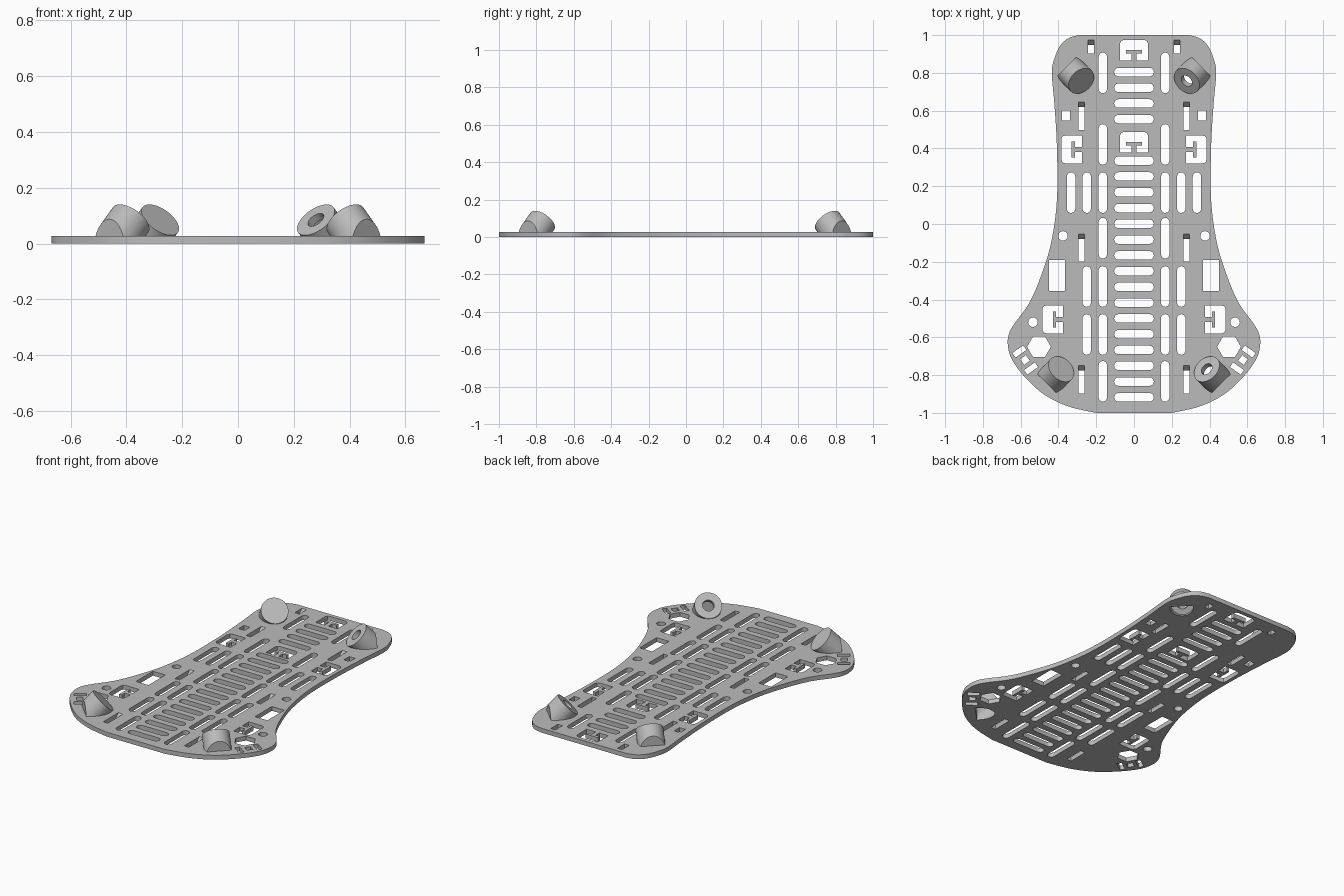
import bpy, bmesh
from math import radians, cos, sin, pi, atan2
from mathutils import Matrix, Vector

cube = bpy.data.objects.get("Cube")
if cube:
    bpy.data.objects.remove(cube)

THICK = 0.027
grey = bpy.data.materials.new("plain_grey")
grey.use_nodes = True
grey.diffuse_color = (0.5, 0.5, 0.5, 1)
grey.node_tree.nodes["Principled BSDF"].inputs["Base Color"].default_value = (0.5, 0.5, 0.5, 1)


def add_object(name, mesh):
    obj = bpy.data.objects.new(name, mesh)
    bpy.context.collection.objects.link(obj)
    if not mesh.materials:
        mesh.materials.append(grey)
    return obj


def from_bmesh(name, bm):
    bmesh.ops.recalc_face_normals(bm, faces=bm.faces)
    mesh = bpy.data.meshes.new(name)
    bm.to_mesh(mesh)
    bm.free()
    return add_object(name, mesh)


def activate(obj):
    bpy.ops.object.select_all(action='DESELECT')
    obj.select_set(True)
    bpy.context.view_layer.objects.active = obj


def subtract(obj, cutter):
    activate(obj)
    mod = obj.modifiers.new("cut", 'BOOLEAN')
    mod.operation = 'DIFFERENCE'
    mod.solver = 'EXACT'
    mod.object = cutter
    bpy.ops.object.modifier_apply(modifier=mod.name)


def smooth(obj):
    activate(obj)
    bpy.ops.object.shade_smooth_by_angle(angle=radians(30))


# ---- flat outlines -------------------------------------------------------
def catmull(points, steps=6):
    pts = [Vector(p) for p in points]
    pts = [pts[0]] + pts + [pts[-1]]
    out = []
    for a, b, c, d in zip(pts, pts[1:], pts[2:], pts[3:]):
        for i in range(steps):
            t = i / steps
            out.append(0.5 * (2 * b + (c - a) * t + (2 * a - 5 * b + 4 * c - d) * t * t
                              + (3 * b - a - 3 * c + d) * t ** 3))
    return [tuple(p) for p in out] + [points[-1]]


def polygon(x, y, r, n):
    return [(x + r * cos(2 * pi * i / n), y + r * sin(2 * pi * i / n)) for i in range(n)]


def rect(x, y, w, h, angle=0):
    c, s = cos(radians(angle)), sin(radians(angle))
    corners = [(-w / 2, -h / 2), (w / 2, -h / 2), (w / 2, h / 2), (-w / 2, h / 2)]
    return [(x + c * u - s * v, y + s * u + c * v) for u, v in corners]


def slot(x, y, w, h, n=8):
    """Fully rounded slot along its longer side."""
    r = min(w, h) / 2
    dx, dy = w / 2 - r, h / 2 - r
    start = -pi / 2 if w > h else 0
    pts = []
    for k, side in enumerate((1, -1)):
        for i in range(n + 1):
            a = start + k * pi + pi * i / n
            pts.append((x + side * dx + r * cos(a), y + side * dy + r * sin(a)))
    return pts


def tee_hole(x, y, sideways=False):
    """Window with a T-shaped tongue standing on one edge."""
    half = [(0.013, -0.055), (0.074, -0.055), (0.074, 0.035), (0.068, 0.049), (0.054, 0.055)]
    tongue = [(0.042, 0), (0.042, -0.018), (0.013, -0.018)]
    side = tongue + half
    pts = side + [(-u, v) for u, v in reversed(side)]
    if sideways:
        pts = [(v, -u) for u, v in pts]
    return [(x + u, y + v) for u, v in pts]


right_edge = catmull([
    (0.29, 1), (0.345, 0.985), (0.39, 0.945), (0.42, 0.88), (0.435, 0.8), (0.421, 0.63),
    (0.408, 0.4), (0.408, 0.13), (0.435, -0.08), (0.48, -0.24), (0.55, -0.41),
    (0.635, -0.53), (0.663, -0.585), (0.668, -0.64), (0.65, -0.71), (0.587, -0.8),
    (0.48, -0.9), (0.35, -0.965), (0.2, -1)])
outline = right_edge + [(-x, y) for x, y in reversed(right_edge)]

# Holes on the centre line
centre = [tee_hole(0, 0.92), tee_hole(0, 0.433)]
centre += [slot(0, 0.804 - 0.083 * i, 0.21, 0.045) for i in range(4)]
centre += [slot(0, 0.335 - 0.0835 * i, 0.21, 0.045) for i in range(16)]

# Holes repeated on both sides
sides = [tee_hole(0.33, 0.395, True), tee_hole(0.43, -0.505, True),
         rect(0.36, 0.575, 0.04, 0.053), rect(0.407, -0.272, 0.085, 0.165),
         polygon(0.376, -0.063, 0.025, 20), polygon(0.535, -0.52, 0.025, 20),
         polygon(0.503, -0.65, 0.063, 6),
         rect(0.607, -0.675, 0.07, 0.03, -35), rect(0.577, -0.72, 0.037, 0.037, -35),
         rect(0.545, -0.765, 0.07, 0.03, -35)]
long_slots = {0.165: (0.80, 0.421, 0.166, -0.075, -0.331, -0.585, -0.833),
              0.25: (0.166, -0.331, -0.585), 0.333: (0.166,)}
for x, rows in long_slots.items():
    sides += [slot(x, y, 0.044, 0.215) for y in rows]
ramp_slots = [(0.228, 0.973, 0.07), (0.277, 0.645, 0.147),
              (0.277, -0.053, 0.145), (0.277, -0.75, 0.148)]
sides += [rect(x, top - h / 2, 0.032, h) for x, top, h in ramp_slots]
mirrored = [[(-x, y) for x, y in loop] for loop in sides]

# ---- plate ---------------------------------------------------------------
curve = bpy.data.curves.new("plate_outline", 'CURVE')
curve.dimensions = '2D'
curve.fill_mode = 'BOTH'
curve.extrude = THICK / 2
for loop in [outline] + centre + sides + mirrored:
    spline = curve.splines.new('POLY')
    spline.points.add(len(loop) - 1)
    for point, (x, y) in zip(spline.points, loop):
        point.co = (x, y, 0, 1)
    spline.use_cyclic_u = True
helper = bpy.data.objects.new("plate_outline", curve)
bpy.context.collection.objects.link(helper)
bpy.context.view_layer.update()
flat = bpy.data.meshes.new_from_object(helper.evaluated_get(bpy.context.evaluated_depsgraph_get()))
bm = bmesh.new()
bm.from_mesh(flat)
bmesh.ops.remove_doubles(bm, verts=bm.verts, dist=0.0001)
bmesh.ops.translate(bm, verts=bm.verts, vec=(0, 0, THICK / 2))
plate = from_bmesh("plate", bm)
bpy.data.objects.remove(helper)

# ---- small ramps at the rear end of the narrow slots ----------------------
bm = bmesh.new()
for x, top, h in ramp_slots:
    for side in (1, -1):
        verts = [bm.verts.new((side * x + dx, top + dy, z)) for dx in (-0.016, 0.016)
                 for dy, z in ((0, 0), (0, THICK), (-0.026, 0))]
        bmesh.ops.convex_hull(bm, input=verts)
from_bmesh("slot_ramps", bm)


# ---- tilted mounts -------------------------------------------------------
def tilted_cylinder(name, place, radius, near, far, wall=None, floor=None):
    """Cylinder leaning down and outward, optionally trimmed by a wall and floor."""
    bm = bmesh.new()
    axis = (Matrix.Translation((0, 0, 0.085)) @ Matrix.Rotation(radians(135), 4, 'Y')
            @ Matrix.Translation((0, 0, (near + far) / 2)))
    bmesh.ops.create_cone(bm, cap_ends=True, segments=48, radius1=radius,
                          radius2=radius, depth=far - near, matrix=axis)
    for co, no in (((wall, 0, 0), (1, 0, 0)), ((0, 0, floor), (0, 0, -1))):
        if None in co:
            continue
        geom = bm.verts[:] + bm.edges[:] + bm.faces[:]
        cut = bmesh.ops.bisect_plane(bm, geom=geom, plane_co=co, plane_no=no, clear_outer=True)
        rim = [e for e in cut["geom_cut"] if isinstance(e, bmesh.types.BMEdge)]
        bmesh.ops.holes_fill(bm, edges=rim, sides=0)
    bm.transform(place)
    return from_bmesh(name, bm)


for end, x, y, out in (("rear", 0.279, 0.757, 1), ("front", 0.385, -0.768, -1)):
    for label, side in (("left", 1), ("right", -1)):
        place = Matrix.Translation((side * x, y, 0)) @ Matrix.Rotation(atan2(out, side), 4, 'Z')
        mount = tilted_cylinder(end + "_" + label + "_mount", place, 0.078, 0, 0.35, 0.108, 0.008)
        bore = tilted_cylinder("bore_cutter", place, 0.033, -0.05, 0.06)
        pocket = tilted_cylinder("pocket_cutter", place, 0.066, 0.03, 0.35, 0.097)
        subtract(mount, bore)
        subtract(mount, pocket)
        subtract(plate, pocket)
        for cutter in (bore, pocket):
            bpy.data.objects.remove(cutter)
        smooth(mount)
smooth(plate)
